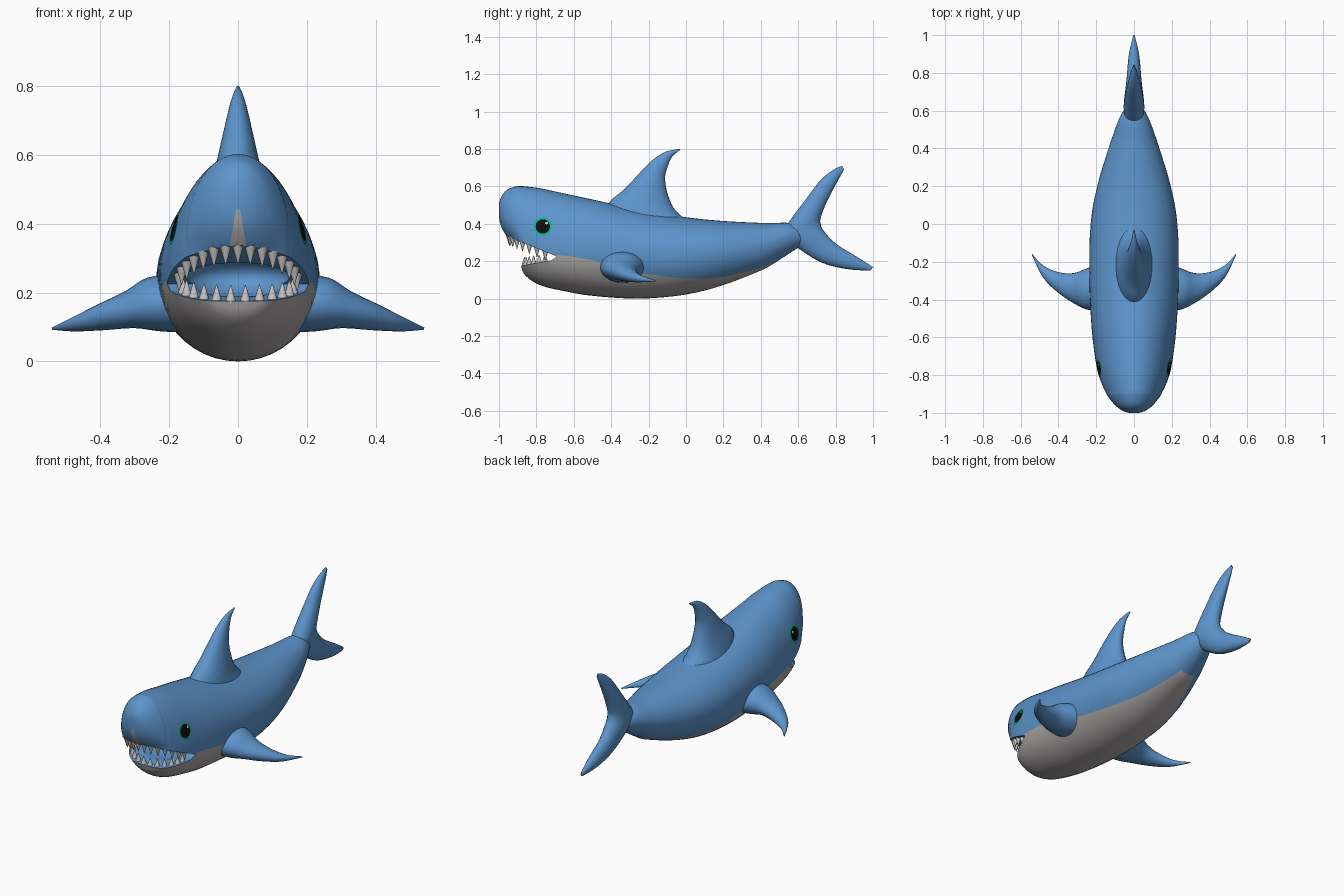
import bpy, bmesh, math
from mathutils import Vector
from mathutils.bvhtree import BVHTree

if "Cube" in bpy.data.objects:
    bpy.data.objects.remove(bpy.data.objects["Cube"])


def material(name, r, g, b):
    m = bpy.data.materials.new(name)
    m.diffuse_color = (r, g, b, 1)
    m.use_nodes = True
    m.node_tree.nodes["Principled BSDF"].inputs["Base Color"].default_value = m.diffuse_color
    return m


BLUE = material("skin blue", 0.11, 0.30, 0.61)
GREY = material("belly grey", 0.42, 0.40, 0.395)
TOOTH = material("tooth white", 0.55, 0.53, 0.52)
BLACK = material("pupil black", 0.004, 0.004, 0.004)
GREEN = material("iris green", 0.0, 0.50, 0.27)
WHITE = material("glint white", 0.9, 0.9, 0.9)


def smooth_rows(rows, n):
    """Catmull-Rom interpolation of rows of numbers, n steps per gap."""
    out = []
    for i in range(len(rows) - 1):
        a, b, c, d = rows[max(i - 1, 0)], rows[i], rows[i + 1], rows[min(i + 2, len(rows) - 1)]
        for k in range(n):
            t = k / n
            out.append([0.5 * (2 * q + (r - p) * t + (2 * p - 5 * q + 4 * r - s) * t * t
                               + (3 * q - p - 3 * r + s) * t ** 3) for p, q, r, s in zip(a, b, c, d)])
    return out + [list(rows[-1])]


def finish(name, bm, mats, angle=40):
    me = bpy.data.meshes.new(name)
    bm.to_mesh(me)
    bm.free()
    for m in mats:
        me.materials.append(m)
    ob = bpy.data.objects.new(name, me)
    bpy.context.collection.objects.link(ob)
    smooth(ob, angle)
    return ob


def smooth(ob, angle):
    bpy.ops.object.select_all(action='DESELECT')
    ob.select_set(True)
    bpy.context.view_layer.objects.active = ob
    bpy.ops.object.shade_smooth_by_angle(angle=math.radians(angle))


def loft(rings, rule=lambda i, c: 0):
    """Closed skin over rings; rule(segment, centre) gives the material index."""
    bm = bmesh.new()
    vs = [[bm.verts.new(p) for p in r] for r in rings]
    n = len(rings[0])
    for a, b in zip(vs, vs[1:]):
        for i in range(n):
            j = (i + 1) % n
            f = bm.faces.new((a[i], a[j], b[j], b[i]))
            f.material_index = rule(i, f.calc_center_median())
    bm.faces.new(vs[0])
    bm.faces.new(vs[-1])
    bmesh.ops.recalc_face_normals(bm, faces=bm.faces)
    return bm


# Body: y, top, widest height, bottom, half width, belly colour line
BODY = [(-1.0, .51, .475, .44, .025, .235), (-.99, .54, .46, .39, .058, .235),
        (-.96, .58, .43, .335, .10, .235), (-.91, .60, .38, .27, .14, .235),
        (-.885, .602, .355, .185, .152, .235), (-.86, .60, .33, .125, .165, .235),
        (-.78, .59, .28, .072, .193, .235), (-.65, .562, .25, .04, .214, .23),
        (-.5, .53, .25, .015, .228, .205), (-.25, .475, .24, .0, .237, .14),
        (0, .435, .235, .022, .23, .108), (.2, .415, .25, .073, .195, .117),
        (.4, .405, .28, .15, .135, .167), (.46, .404, .295, .182, .115, .192),
        (.55, .405, .325, .24, .082, .24), (.62, .385, .335, .285, .045, .285)]
NB, NT = 8, 16


def body_ring(row):
    y, top, mid, bot, w, line = row
    edge = math.asin(min(max((mid - line) / (mid - bot), 0), .97))
    angs = [math.pi / 2 + (edge - math.pi / 2) * i / NB for i in range(NB)]
    angs += [edge - (edge + math.pi / 2) * i / NT for i in range(NT + 1)]
    half = [(w * math.cos(a), y, mid - math.sin(a) * ((mid - bot) if a > 0 else (top - mid))) for a in angs]
    return half + [(-x, yy, z) for x, yy, z in half[-2:0:-1]]


total = 2 * (NB + NT)
bm = loft([body_ring(r) for r in smooth_rows(BODY, 4)],
          lambda i, c: int((i < NB or i >= total - NB) and c.y < .46))
skin = BVHTree.FromBMesh(bm)
body = finish("body", bm, [BLUE, GREY])

# Mouth: a wedge and a rounded throat are cut from the body
wedge = [(-1.2, .436), (-.97, .34), (-.69, .225), (-.72, .205), (-.88, .175), (-1.2, .16)]
wedge_cutter = finish("mouth_cutter", loft([[(x, y, z) for y, z in wedge] for x in (-.4, .4)]), [BLUE])
bm = bmesh.new()
bmesh.ops.create_uvsphere(bm, u_segments=32, v_segments=16, radius=1)
for v in bm.verts:
    v.co = (v.co.x * .15, -.74 + v.co.y * .13, .245 + v.co.z * .065)
throat_cutter = finish("throat_cutter", bm, [BLUE])
for cutter in (wedge_cutter, throat_cutter):
    bpy.context.view_layer.objects.active = body
    mod = body.modifiers.new("mouth", 'BOOLEAN')
    mod.operation, mod.solver, mod.object = 'DIFFERENCE', 'EXACT', cutter
    bpy.ops.object.modifier_apply(modifier=mod.name)
    bpy.data.objects.remove(cutter)
smooth(body, 35)


# Fins: rows of leading point, trailing point, half thickness
def fin(name, rows, normal, n=24):
    rings = []
    for r in smooth_rows(rows, 4):
        a, b, t = Vector(r[:3]), Vector(r[3:6]), max(r[6], .002)
        rings.append([(a + b) / 2 + (a - b) / 2 * math.cos(u) + Vector(normal) * t * math.sin(u)
                      for u in (2 * math.pi * k / n for k in range(n))])
    return finish(name, loft(rings), [BLUE], 60)


def flat(rows):
    return [(0, a, b, 0, c, d, t) for a, b, c, d, t in rows]


fin("dorsal_fin", flat([
    (-.47, .40, .03, .40, .11), (-.41, .515, -.055, .47, .085), (-.33, .585, -.095, .55, .065),
    (-.25, .67, -.112, .64, .045), (-.18, .74, -.10, .70, .03), (-.11, .785, -.075, .757, .015),
    (-.035, .80, -.03, .797, .003)]), (1, 0, 0))
fin("tail_fin", flat([
    (.985, .15, 1.0, .168, .005), (.86, .158, .92, .22, .028), (.72, .195, .80, .295, .04),
    (.58, .285, .735, .365, .052), (.52, .35, .72, .40, .055), (.55, .41, .72, .43, .053),
    (.64, .53, .745, .50, .043), (.72, .635, .785, .58, .03), (.79, .69, .82, .645, .017),
    (.835, .71, .845, .69, .004)]), (1, 0, 0))
pectoral = fin("pectoral_fins", [
    (.15, -.46, .17, .15, -.20, .17, .09), (.24, -.455, .165, .25, -.235, .165, .08),
    (.31, -.425, .15, .32, -.26, .15, .055), (.40, -.365, .13, .40, -.255, .125, .038),
    (.48, -.285, .108, .48, -.22, .105, .02), (.54, -.165, .095, .54, -.158, .095, .003)], (.25, 0, .97))
pectoral.modifiers.new("mirror", 'MIRROR')


# Eyes: thin discs laid on the skin
def eye_disc(name, cy, cz, radii, mats, lift, n=32):
    def on_skin(y, z):
        hit, normal, _, _ = skin.ray_cast(Vector((1, y, z)), Vector((-1, 0, 0)))
        return hit + normal * lift
    bm = bmesh.new()
    inner = [bm.verts.new(on_skin(cy, cz))] * n
    for k, r in enumerate(radii):
        ring = [bm.verts.new(on_skin(cy + r * math.cos(u), cz + r * math.sin(u)))
                for u in (2 * math.pi * i / n for i in range(n))]
        for i in range(n):
            j = (i + 1) % n
            quad = (inner[i], ring[i], ring[j]) + ((inner[j],) if k else ())
            bm.faces.new(quad).material_index = min(max(k - 1, 0), len(mats) - 1)
        inner = ring
    finish(name, bm, mats).modifiers.new("mirror", 'MIRROR')


eye_disc("eyes", -.765, .385, (.019, .038, .047), [BLACK, GREEN], .004)
eye_disc("eye_glints", -.745, .402, (.004, .007), [WHITE], .007)


# Teeth: cones along both lips
def teeth(name, count, depth, width, y0, lip, height, sign):
    bm = bmesh.new()
    for i in range(count):
        u = math.radians(-84 + 168 * i / (count - 1))
        x, y = width * math.sin(u), y0 - depth * math.cos(u)
        cone = bmesh.ops.create_cone(bm, cap_ends=True, segments=12, radius1=.017, radius2=.001, depth=height)
        for v in cone["verts"]:
            v.co = (v.co.x + x, v.co.y + y, sign * (v.co.z + height / 2 - .008) + lip(y))
    bmesh.ops.recalc_face_normals(bm, faces=bm.faces)
    finish(name, bm, [TOOTH])


teeth("upper_teeth", 15, .215, .172, -.73, lambda y: .34 - (y + .97) * .41, .055, -1)
teeth("lower_teeth", 12, .125, .16, -.74, lambda y: .175 + (y + .88) * .19, .052, 1)
